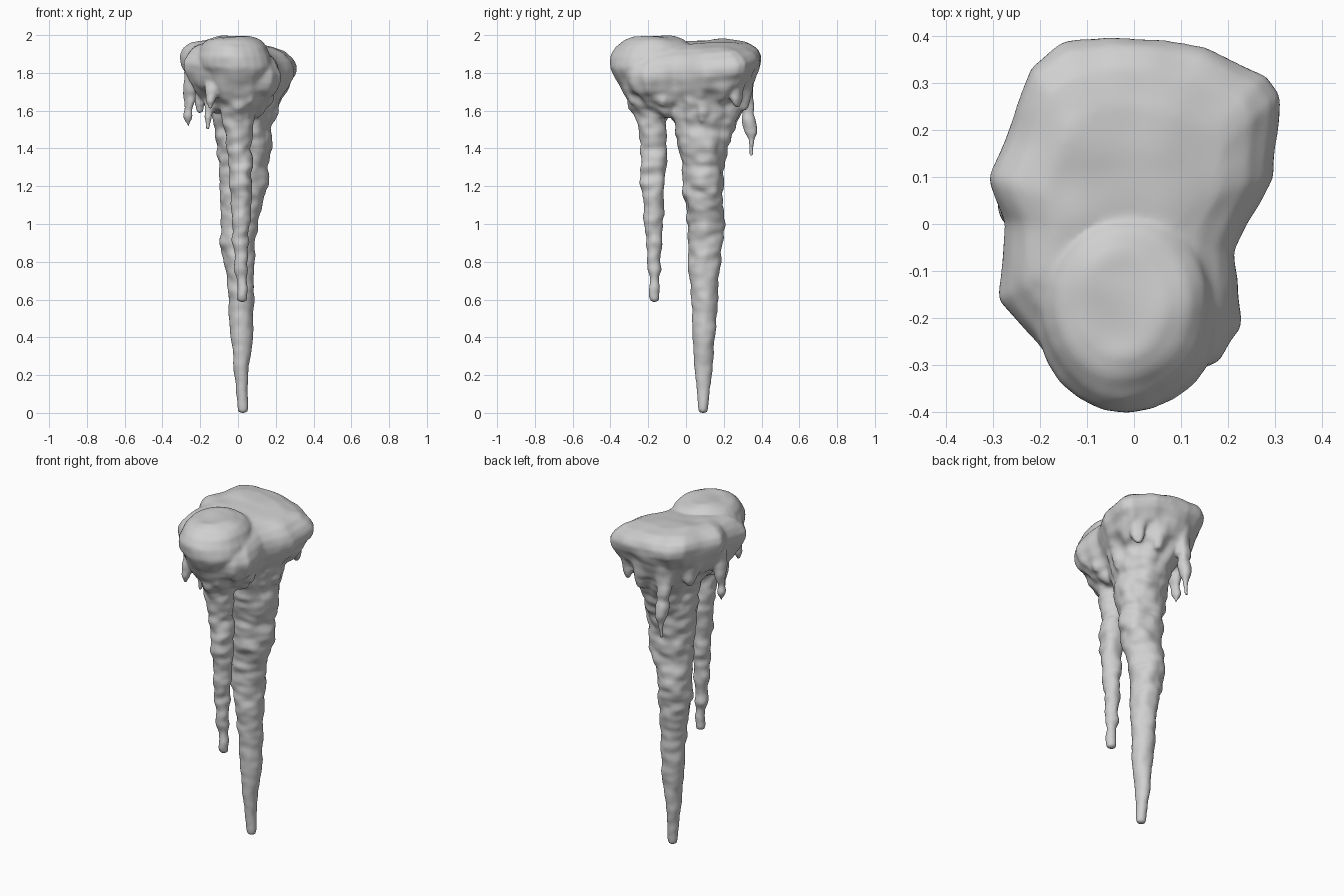
import bpy
import bmesh
from math import sin, cos, tau
from mathutils import Vector, noise

if "Cube" in bpy.data.objects:
    bpy.data.objects.remove(bpy.data.objects["Cube"], do_unlink=True)

ice = bpy.data.materials.new("pale grey ice")
ice.use_nodes = True
ice.diffuse_color = (0.63, 0.63, 0.63, 1)
ice.node_tree.nodes["Principled BSDF"].inputs["Base Color"].default_value = (0.63, 0.63, 0.63, 1)

bm = bmesh.new()
SIDES = 24


def skin(loops):
    """Closed body through equal loops of points."""
    loops = [[bm.verts.new(p) for p in loop] for loop in loops]
    count = len(loops[0])
    for low, high in zip(loops, loops[1:]):
        for i in range(count):
            j = (i + 1) % count
            bm.faces.new((low[i], low[j], high[j], high[i]))
    bm.faces.new(loops[0][::-1])
    bm.faces.new(loops[-1])


def loft(rings):
    """Body through ellipses of (z, centre x, centre y, radius x, radius y)."""
    skin([[(cx + rx * cos(tau * i / SIDES), cy + ry * sin(tau * i / SIDES), z) for i in range(SIDES)]
          for z, cx, cy, rx, ry in rings])


def drip(x, y, tip, top, radius, lean=0.8):
    """Small tapering drip, leaning in towards the cap at its top."""
    rings = []
    for t, r in ((0, 0.4), (0.25, 0.7), (0.6, 1), (1, 1.6)):
        pull = 1 - (1 - lean) * t * t
        rings.append((tip + (top - tip) * t, x * pull, y * pull, radius * r, radius * r))
    loft(rings)


# main icicle, flaring gradually into the cap
loft([(-.008, .025, .09, .025, .022), (.03, .025, .09, .028, .028), (.2, .017, .092, .038, .046),
      (.4, .02, .095, .06, .06), (.6, .015, .098, .068, .073), (.75, .015, .095, .075, .085),
      (.9, -.004, .105, .096, .092), (1, .005, .105, .098, .1), (1.1, .02, .095, .112, .098),
      (1.2, .03, .09, .128, .11), (1.3, .027, .09, .13, .112), (1.4, .03, .09, .147, .133),
      (1.5, .03, .098, .152, .16), (1.6, .03, .103, .168, .202), (1.68, .022, .115, .2, .235),
      (1.75, .005, .13, .24, .24), (1.82, 0, .15, .23, .22)])

# front icicle, widening into the front of the cap
loft([(.582, .02, -.167, .021, .021), (.7, .02, -.167, .031, .031), (.8, .018, -.168, .039, .038),
      (1, .016, -.171, .048, .047), (1.2, .016, -.173, .058, .063), (1.35, .012, -.172, .062, .07),
      (1.5, .005, -.177, .075, .072), (1.58, 0, -.183, .09, .092), (1.66, 0, -.187, .125, .13),
      (1.74, -.005, -.19, .165, .172), (1.82, -.012, -.19, .195, .21), (1.88, -.018, -.185, .195, .212),
      (1.93, -.02, -.175, .175, .195), (1.965, -.022, -.17, .14, .16), (1.985, -.025, -.17, .09, .11)])

# cap slab: one outline scaled up and in again, tilted up to the back and left
outline = ((-.04, -.34), (.07, -.34), (.18, -.29), (.225, -.22), (.215, -.06), (.25, .02), (.292, .1),
           (.308, .27), (.28, .315), (.15, .372), (.05, .395), (-.05, .405), (-.15, .385), (-.22, .335),
           (-.272, .2), (-.308, .1), (-.275, 0), (-.285, -.16), (-.24, -.22), (-.16, -.31))
skin([[(x * s, y * s, z + .11 * y * s - .11 * x * s) for x, y in outline]
      for z, s in ((1.58, .45), (1.66, .72), (1.73, .9), (1.79, .99), (1.835, 1), (1.875, .95),
                   (1.91, .83), (1.935, .62), (1.94, .4))])

# drips hanging round the rim
drip(-.262, .04, 1.5, 1.8, .038, .88)
drip(-.2, -.07, 1.58, 1.76, .032, .9)
drip(-.16, -.13, 1.49, 1.76, .034)
drip(-.15, -.29, 1.6, 1.78, .038)
drip(-.08, .345, 1.35, 1.78, .037, .88)
drip(.2, .27, 1.61, 1.76, .045, .9)
drip(.18, .08, 1.52, 1.76, .045, .9)
drip(.16, -.13, 1.62, 1.74, .04, .8)
drip(.06, -.28, 1.63, 1.78, .045, .85)
drip(.08, .3, 1.6, 1.76, .05, .9)
drip(-.18, .22, 1.64, 1.78, .05, .9)

bmesh.ops.recalc_face_normals(bm, faces=bm.faces)
mesh = bpy.data.meshes.new("icicle_cluster")
bm.to_mesh(mesh)
bm.free()
cluster = bpy.data.objects.new("icicle_cluster", mesh)
bpy.context.collection.objects.link(cluster)
bpy.context.view_layer.objects.active = cluster
cluster.select_set(True)

# fuse the bodies into one skin and soften the joins
fuse = cluster.modifiers.new("fuse", "REMESH")
fuse.mode = "VOXEL"
fuse.voxel_size = 0.01
soften = cluster.modifiers.new("soften", "SMOOTH")
soften.iterations = 8
for name in ("fuse", "soften"):
    bpy.ops.object.modifier_apply(modifier=name)
mesh = cluster.data

# melted relief: ripples on the shafts, flutes under the cap, dents on top
normals = [v.normal.copy() for v in mesh.vertices]
for v, n in zip(mesh.vertices, normals):
    x, y, z = v.co
    cap = min(max((z - 1.6) / 0.15, 0), 1)
    flute = max(0, 1 - abs(z - 1.63) / 0.2)
    shaft = (1 - cap) * min(1, 0.2 + z * 0.8)
    ripple = noise.noise(Vector((x * 11, y * 11, z * 11)))
    crease = noise.noise(Vector((x * 14, y * 14, z * 22)))
    fold = noise.noise(Vector((x * 16, y * 16, z * 5)))
    dent = noise.noise(Vector((x * 8, y * 8, z * 12)) + Vector((3, 7, 1)))
    v.co += n * ((0.013 * ripple + 0.009 * crease) * shaft + 0.015 * fold * flute + 0.01 * dent * cap)

# stand the tip on the ground
ground = min(v.co.z for v in mesh.vertices)
for v in mesh.vertices:
    v.co.z -= ground

mesh.materials.clear()
mesh.materials.append(ice)
bpy.ops.object.shade_smooth()
